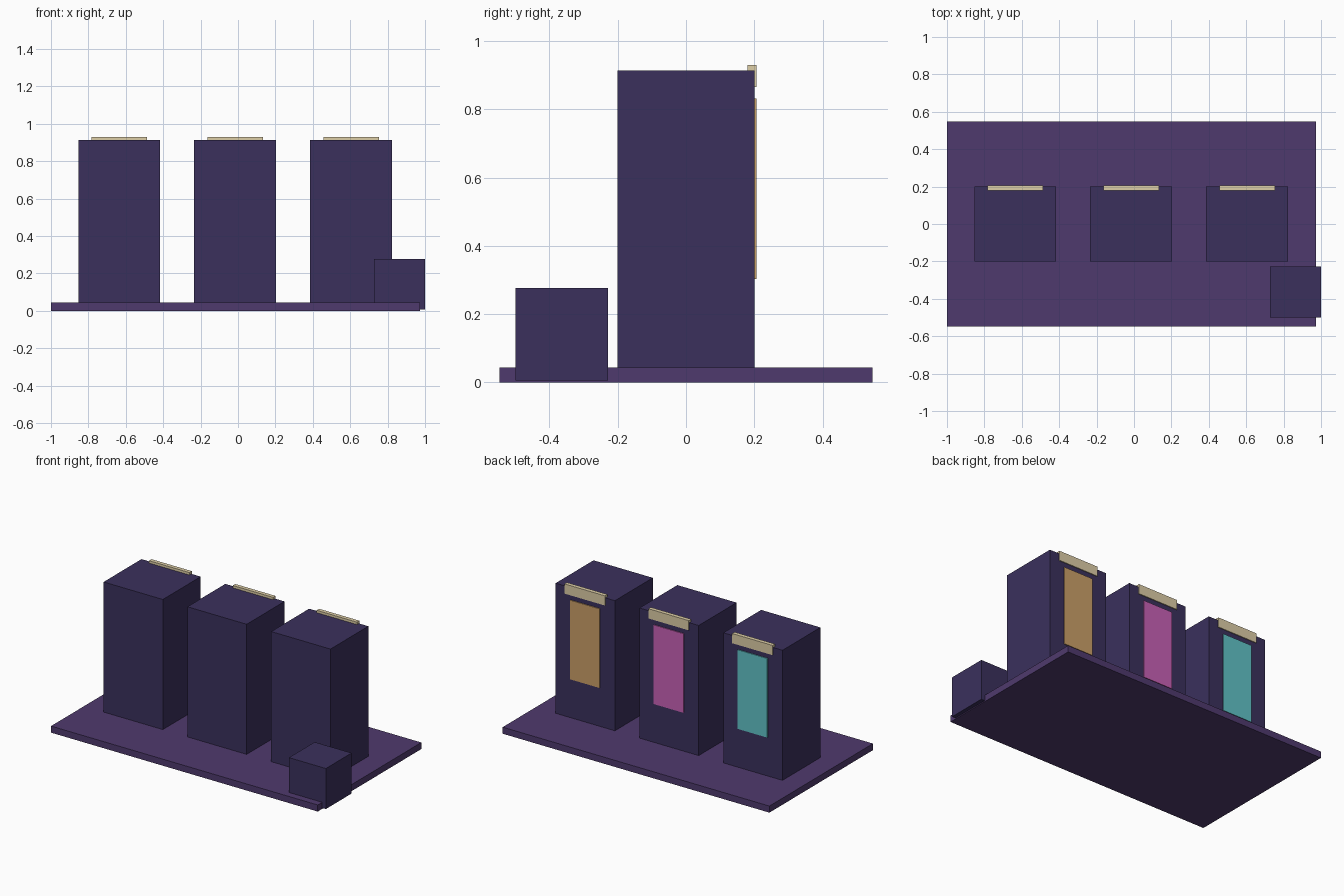
import bpy

if "Cube" in bpy.data.objects:
    bpy.data.objects.remove(bpy.data.objects["Cube"])


def material(name, rgb):
    m = bpy.data.materials.new(name)
    m.diffuse_color = (*rgb, 1)
    m.use_nodes = True
    m.node_tree.nodes["Principled BSDF"].inputs["Base Color"].default_value = m.diffuse_color
    return m


def box(name, lo, hi, mat):
    """Box spanning the corners lo and hi."""
    bpy.ops.mesh.primitive_cube_add(size=1, location=[(a + b) / 2 for a, b in zip(lo, hi)])
    ob = bpy.context.object
    ob.name = name
    ob.scale = [b - a for a, b in zip(lo, hi)]
    bpy.ops.object.transform_apply(location=False, rotation=False, scale=True)
    ob.data.materials.append(mat)
    return ob


floor_mat = material("floor_purple", (0.078, 0.042, 0.155))
body_mat = material("body_indigo", (0.043, 0.030, 0.108))
cream = material("cream", (0.73, 0.62, 0.39))
screens = [
    material("screen_teal", (0.12, 0.55, 0.58)),
    material("screen_pink", (0.58, 0.12, 0.47)),
    material("screen_orange", (0.60, 0.35, 0.14)),
]

# Floor platform
box("platform", (-1.0, -0.547, 0.0), (0.973, 0.547, 0.044), floor_mat)

# Row of cabinets, each with a screen and a header strip on the back
for i, screen_mat in enumerate(screens):
    x = -0.635 + 0.62 * i
    n = i + 1
    box(f"cabinet_{n}", (x - 0.219, -0.2, 0.001), (x + 0.219, 0.2, 0.914), body_mat)
    box(f"screen_{n}", (x - 0.11, 0.195, 0.303), (x + 0.11, 0.206, 0.832), screen_mat)
    box(f"header_{n}", (x - 0.149, 0.18, 0.865), (x + 0.149, 0.206, 0.93), cream)

# Small crate overhanging the platform corner
box("crate", (0.727, -0.5, 0.006), (1.0, -0.228, 0.277), body_mat)
